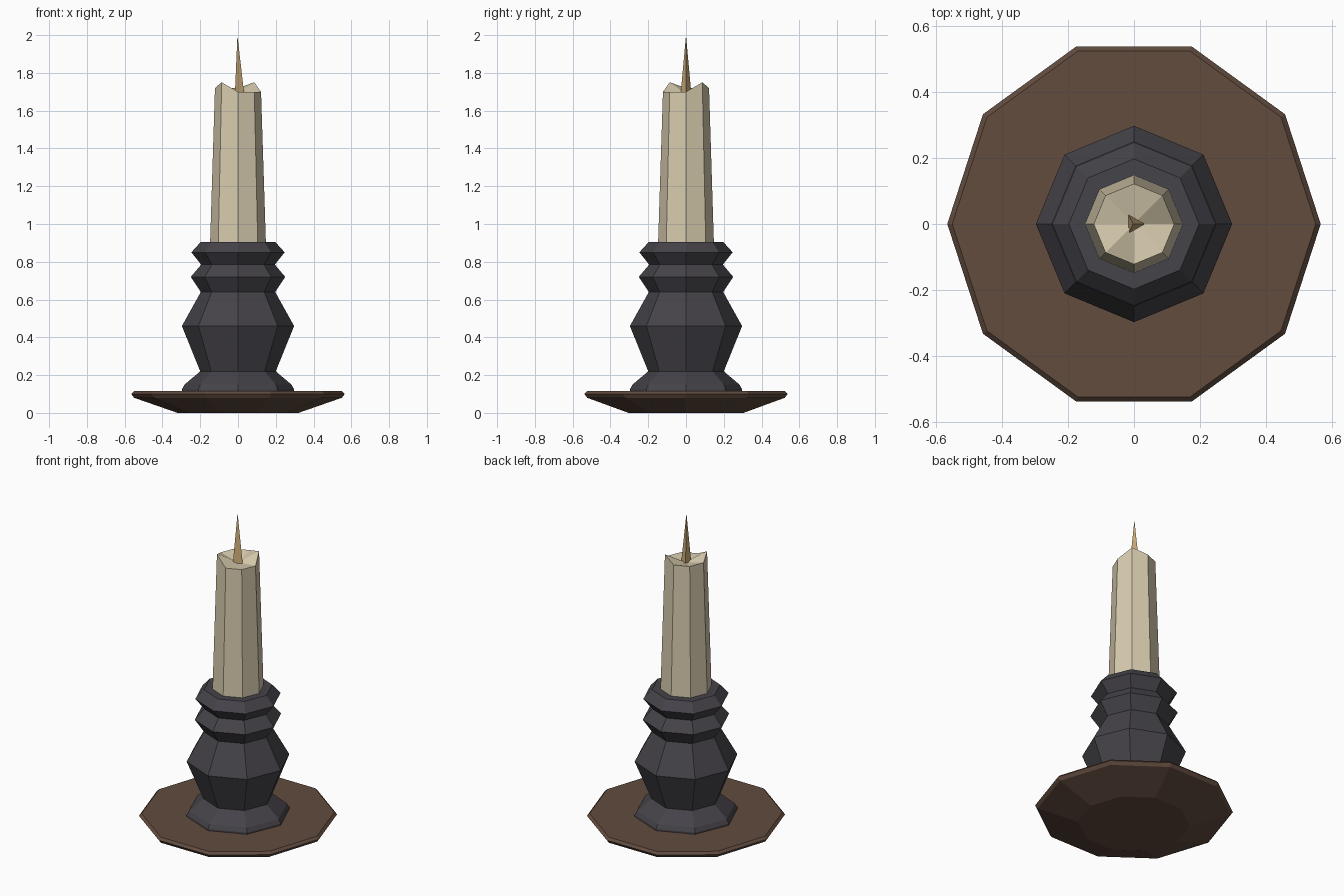
import bpy, math

if "Cube" in bpy.data.objects:
    bpy.data.objects.remove(bpy.data.objects["Cube"])


def material(name, rgb):
    m = bpy.data.materials.new(name)
    # sRGB bytes to linear values
    lin = [((c / 255 + 0.055) / 1.055) ** 2.4 for c in rgb]
    m.diffuse_color = (*lin, 1)
    m.use_nodes = True
    m.node_tree.nodes["Principled BSDF"].inputs["Base Color"].default_value = m.diffuse_color
    return m


def make(name, verts, faces, mat):
    me = bpy.data.meshes.new(name)
    me.from_pydata(verts, [], faces)
    me.update()
    ob = bpy.data.objects.new(name, me)
    bpy.context.collection.objects.link(ob)
    me.materials.append(mat)
    return ob


def ring(n, r, z):
    return [(r * math.cos(2 * math.pi * i / n), r * math.sin(2 * math.pi * i / n), z)
            for i in range(n)]


def bands(n, levels):
    return [(k * n + i, k * n + (i + 1) % n, (k + 1) * n + (i + 1) % n, (k + 1) * n + i)
            for k in range(levels - 1) for i in range(n)]


def lathe(name, n, profile, mat):
    verts = [v for r, z in profile for v in ring(n, r, z)]
    faces = bands(n, len(profile))
    faces.append(tuple(reversed(range(n))))
    faces.append(tuple(range(len(verts) - n, len(verts))))
    return make(name, verts, faces, mat)


brown = material("dark brown", (98, 76, 63))
iron = material("charcoal", (69, 67, 73))
cream = material("cream wax", (215, 203, 174))
tan = material("tan wick", (205, 173, 122))

# ten-sided drip plate
lathe("plate", 10, [(0.32, 0), (0.55, 0.08), (0.565, 0.1), (0.55, 0.115)], brown)

# eight-sided turned holder
lathe("holder", 8, [(0.297, 0.115), (0.297, 0.125), (0.283, 0.15), (0.2, 0.22), (0.297, 0.46),
                    (0.197, 0.64), (0.25, 0.72), (0.195, 0.785), (0.247, 0.85),
                    (0.197, 0.905)], iron)

# candle with an uneven melted rim and a dished top
rim = [1.70, 1.75, 1.72, 1.72, 1.72, 1.75, 1.70, 1.70]
top = [(x, y, rim[i]) for i, (x, y, _) in enumerate(ring(8, 0.122, 0))]
cv = ring(8, 0.148, 0.89) + top + [(0, 0, 1.69)]
cf = bands(8, 2) + [tuple(reversed(range(8)))]
cf += [(8 + i, 8 + (i + 1) % 8, 16) for i in range(8)]
make("candle", cv, cf, cream)

# three-sided pointed wick
make("wick", ring(3, 0.033, 1.685) + [(-0.003, 0, 2.0)],
     [(2, 1, 0), (0, 1, 3), (1, 2, 3), (2, 0, 3)], tan)
